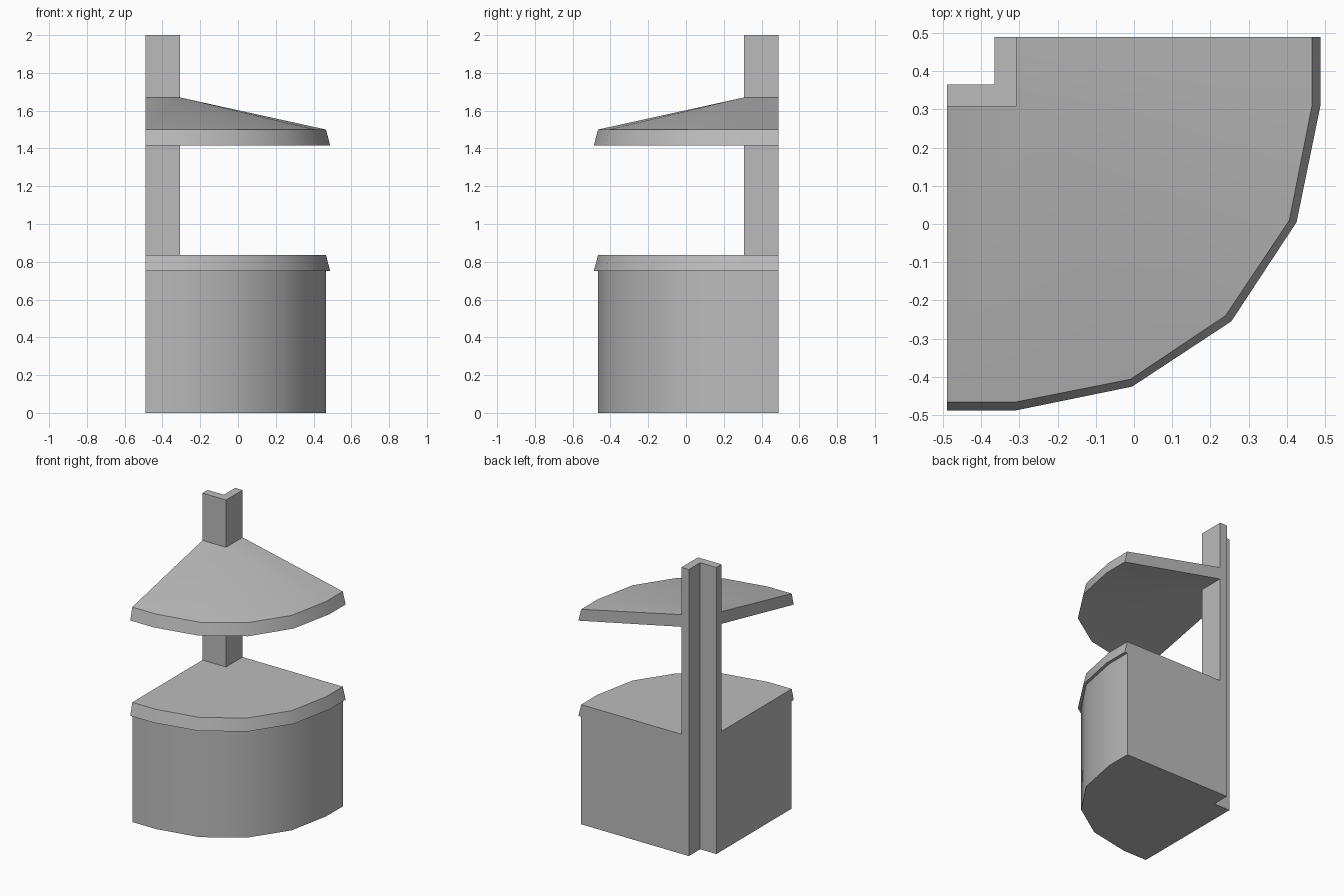
import bpy
import bmesh
import math

cube = bpy.data.objects.get("Cube")
if cube:
    bpy.data.objects.remove(cube, do_unlink=True)

grey = bpy.data.materials.new("plain grey")
grey.use_nodes = True
grey.diffuse_color = (0.5, 0.5, 0.5, 1)
grey.node_tree.nodes["Principled BSDF"].inputs["Base Color"].default_value = (0.5, 0.5, 0.5, 1)

WALL = 0.49     # distance of both rear walls from the centre
POST = 0.308    # inner faces of the corner post
NOTCH = 0.365   # outer notch of the corner post


def mirrored(half):
    """Complete a curved edge by reflecting it across the corner diagonal."""
    return half + [(-y, -x) for x, y in reversed(half[:-1])]


edge = mirrored([(-WALL, -0.466), (-0.308, -0.466), (-0.01, -0.407), (0.24, -0.24)])
lip = mirrored([(-WALL, -0.488), (-0.308, -0.488), (-0.005, -0.426), (0.255, -0.255)])
corner = [(-POST, WALL), (-POST, POST), (-WALL, POST)]


def make_object(name, bm):
    bmesh.ops.recalc_face_normals(bm, faces=bm.faces)
    mesh = bpy.data.meshes.new(name)
    bm.to_mesh(mesh)
    bm.free()
    mesh.materials.append(grey)
    obj = bpy.data.objects.new(name, mesh)
    bpy.context.collection.objects.link(obj)
    bpy.ops.object.select_all(action="DESELECT")
    obj.select_set(True)
    bpy.context.view_layer.objects.active = obj
    bpy.ops.object.shade_smooth_by_angle(angle=math.radians(30))
    return obj


def loft(name, rings, slope=False):
    """Stack rings of (outline, rim height, corner height) and cap both ends."""
    bm = bmesh.new()
    loops = []
    for outline, rim_z, corner_z in rings:
        loops.append([bm.verts.new((x, y, rim_z)) for x, y in outline]
                     + [bm.verts.new((x, y, corner_z)) for x, y in corner])
    count = len(loops[0])
    for low, high in zip(loops, loops[1:]):
        for i in range(count):
            j = (i + 1) % count
            # inner corner faces are covered by the post
            if i in (len(edge), len(edge) + 1):
                continue
            bm.faces.new((low[i], low[j], high[j], high[i]))
    for ring in (loops[0], loops[-1]):
        if not slope:
            bm.faces.new(ring)
            continue
        # quads beside the walls, a fan around the curve
        n = len(edge)
        wall_a, inner, wall_b = ring[n:]
        bm.faces.new((ring[0], ring[1], inner, wall_b))
        bm.faces.new((ring[n - 2], ring[n - 1], wall_a, inner))
        for i in range(1, n - 2):
            bm.faces.new((ring[i], ring[i + 1], inner))
    return make_object(name, bm)


# cabinet and flared worktop rim
loft("base_cabinet", [(edge, 0, 0), (edge, 0.75, 0.75)])
loft("worktop", [(lip, 0.75, 0.75), (edge, 0.835, 0.835)])

# sloping canopy of even thickness
loft("canopy", [(lip, 1.415, 1.585), (edge, 1.5, 1.67)], slope=True)

# angled corner post running the full height
bm = bmesh.new()
section = corner + [(-WALL, NOTCH), (-NOTCH, NOTCH), (-NOTCH, WALL)]
face = bm.faces.new([bm.verts.new((x, y, 0)) for x, y in section])
top = bmesh.ops.extrude_face_region(bm, geom=[face])["geom"]
bmesh.ops.translate(bm, vec=(0, 0, 2), verts=[v for v in top if isinstance(v, bmesh.types.BMVert)])
make_object("corner_post", bm)
